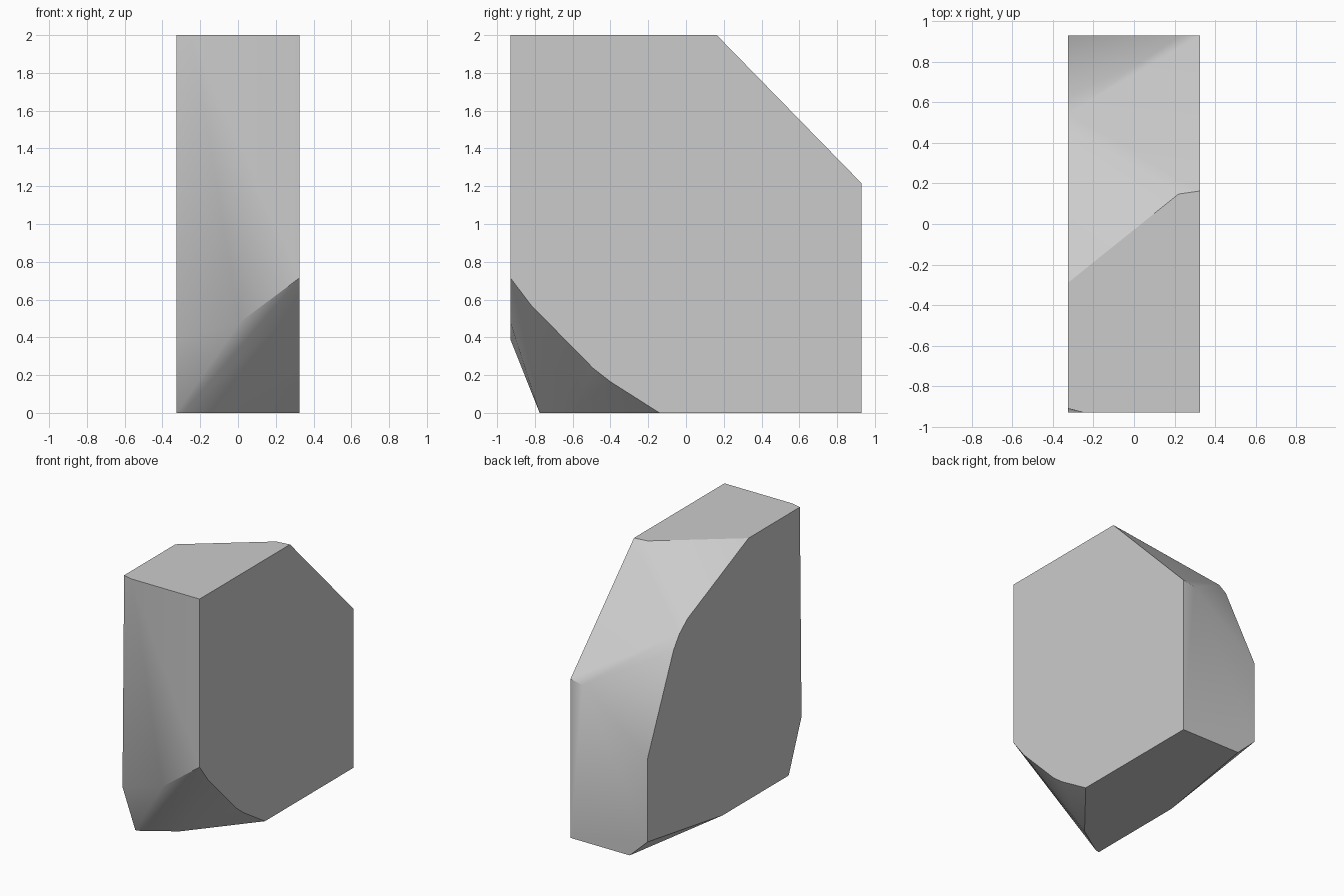
import bpy
import bmesh
from math import radians

cube = bpy.data.objects.get("Cube")
if cube:
    bpy.data.objects.remove(cube, do_unlink=True)

W, D, H = 0.326, 0.93, 2.0   # half width, half depth, height

# Stone colour
stone = bpy.data.materials.new("pale_grey_stone")
stone.use_nodes = True
colour = (0.6, 0.6, 0.6, 1)
stone.diffuse_color = colour
stone.node_tree.nodes["Principled BSDF"].inputs["Base Color"].default_value = colour

# Corners of the broad left side, as (y, z)
left_side = [(-D, 0.715), (-0.82, 0.57), (-0.49, 0.235), (-0.4, 0.165), (-0.14, 0),
             (D, 0), (D, 1.215), (0.163, H), (-D, H)]

# Corners of the worn right side, as (y, z)
right_side = [(-D, 0.39), (-0.775, 0), (0.02, 0), (D, 0.143), (D, 0.78),
              (0.616, 1.49), (0.545, 1.587), (0.447, 1.666), (-0.29, H), (-0.91, H)]

# Chipped corners between the two sides
chips = [(0.01, -D, 0.48), (-0.25, -D, H), (0.22, 0.148, H), (0.224, D, 1.195),
         (-0.175, D, 0), (-0.062, -0.615, 0), (-0.29, -0.765, 0)]

points = [(W, y, z) for y, z in left_side] + [(-W, y, z) for y, z in right_side] + chips

# Stone block: the convex shell around its corners
bm = bmesh.new()
for p in points:
    bm.verts.new(p)
hull = bmesh.ops.convex_hull(bm, input=bm.verts)
loose = [v for v in bm.verts if not v.link_faces]
bmesh.ops.delete(bm, geom=loose, context='VERTS')
bmesh.ops.dissolve_limit(bm, angle_limit=radians(0.5), verts=bm.verts, edges=bm.edges)
bmesh.ops.recalc_face_normals(bm, faces=bm.faces)

mesh = bpy.data.meshes.new("stone_block")
bm.to_mesh(mesh)
bm.free()
mesh.materials.append(stone)
block = bpy.data.objects.new("stone_block", mesh)
bpy.context.collection.objects.link(block)

# Soft worn facets, crisp main edges
bpy.context.view_layer.objects.active = block
block.select_set(True)
bpy.ops.object.shade_smooth_by_angle(angle=radians(30))
